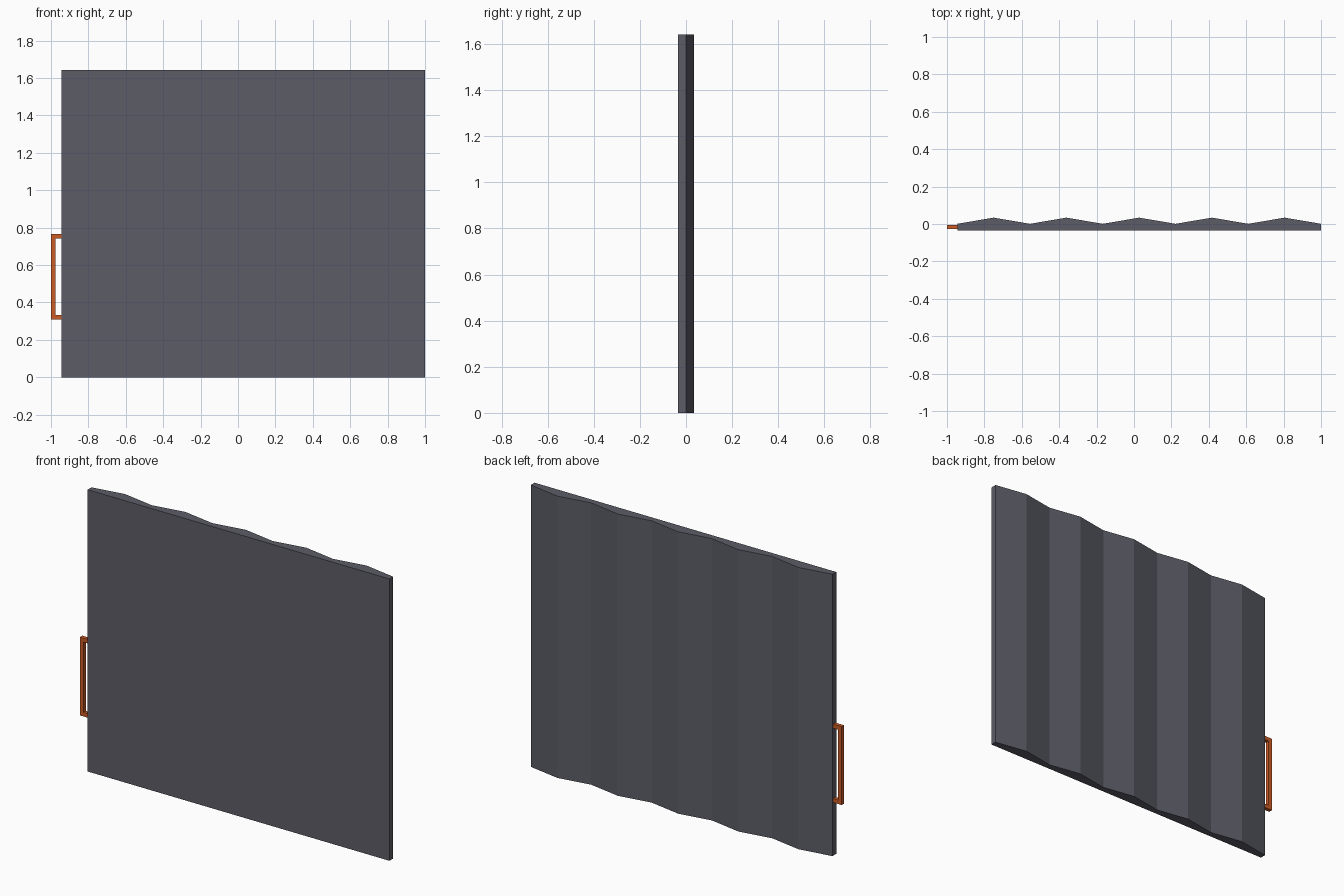
import bpy, bmesh

if "Cube" in bpy.data.objects:
    bpy.data.objects.remove(bpy.data.objects["Cube"])


def material(name, color):
    m = bpy.data.materials.new(name)
    m.diffuse_color = (*color, 1)
    m.use_nodes = True
    m.node_tree.nodes["Principled BSDF"].inputs["Base Color"].default_value = m.diffuse_color
    return m


def extrude_profile(name, points, direction, mat):
    """Closed flat outline extruded along a direction into a solid."""
    bm = bmesh.new()
    face = bm.faces.new([bm.verts.new(p) for p in points])
    result = bmesh.ops.extrude_face_region(bm, geom=[face])
    moved = [g for g in result["geom"] if isinstance(g, bmesh.types.BMVert)]
    bmesh.ops.translate(bm, verts=moved, vec=direction)
    bmesh.ops.recalc_face_normals(bm, faces=bm.faces)
    mesh = bpy.data.meshes.new(name)
    bm.to_mesh(mesh)
    bm.free()
    mesh.materials.append(mat)
    obj = bpy.data.objects.new(name, mesh)
    bpy.context.collection.objects.link(obj)
    return obj


slate = material("slate grey", (0.107, 0.107, 0.135))
orange = material("burnt orange", (0.60, 0.105, 0.018))

# Panel: flat front, five shallow ridges along the back
LEFT, RIGHT, HEIGHT, RIDGES = -0.945, 1.0, 1.642, 5
FRONT, VALLEY, PEAK = -0.034, 0.001, 0.034
step = (RIGHT - LEFT) / (2 * RIDGES)
outline = [(LEFT, FRONT, 0), (RIGHT, FRONT, 0)]
for i in range(2 * RIDGES, -1, -1):
    outline.append((LEFT + i * step, PEAK if i % 2 else VALLEY, 0))
extrude_profile("panel", outline, (0, 0, HEIGHT), slate)

# Side handle: square-section bracket shaped like a C
X0, Z0, Z1, T = -1.0, 0.31, 0.766, 0.023
bracket = [(LEFT, Z0), (X0, Z0), (X0, Z1), (LEFT, Z1),
           (LEFT, Z1 - T), (X0 + T, Z1 - T), (X0 + T, Z0 + T), (LEFT, Z0 + T)]
extrude_profile("handle", [(x, -0.028, z) for x, z in bracket],
                (0, T, 0), orange)
